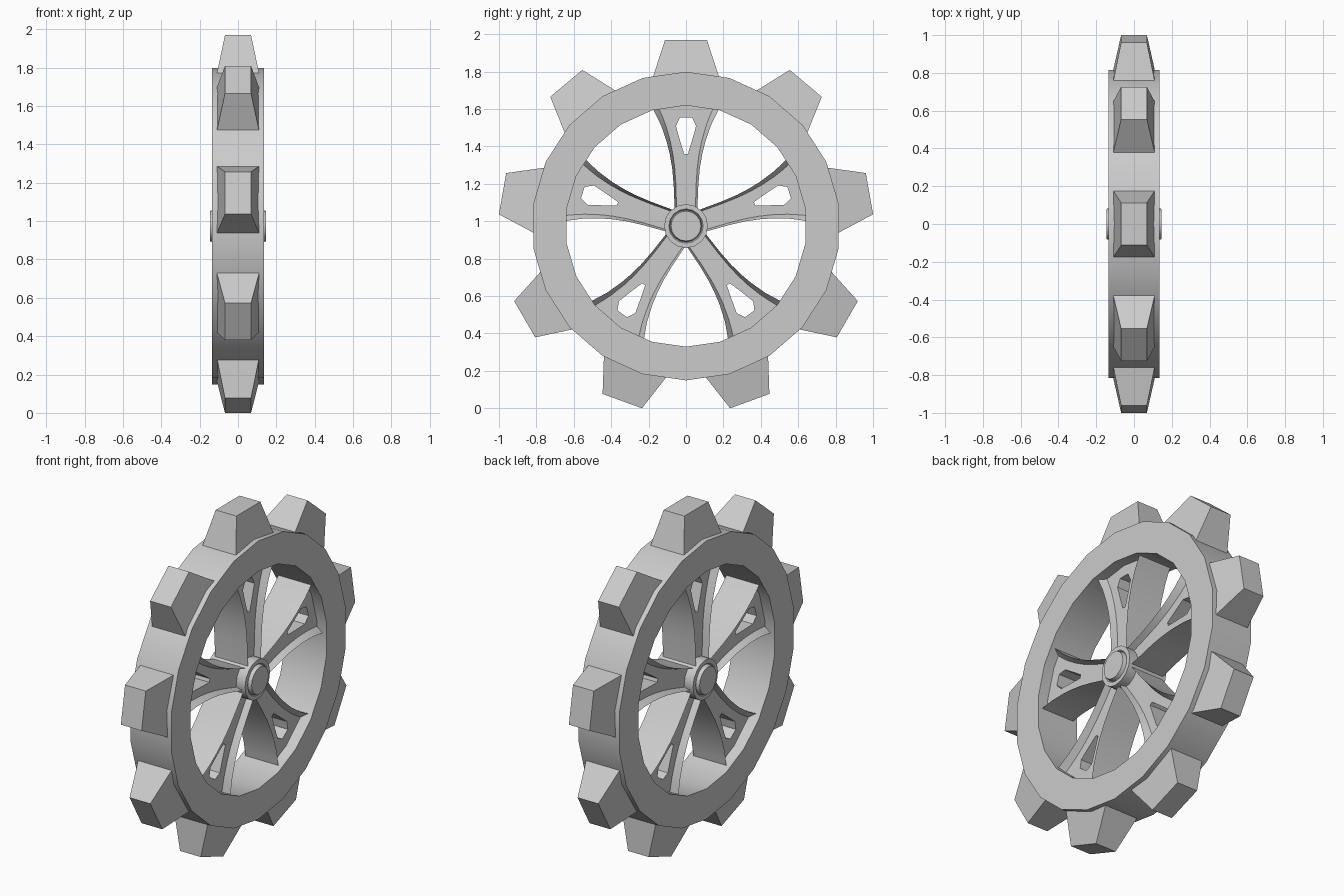
import bpy, bmesh
from math import sin, cos, pi, radians
from mathutils import Vector, Matrix

if "Cube" in bpy.data.objects:
    bpy.data.objects.remove(bpy.data.objects["Cube"])

CENTRE = Vector((0, 0, 0.974))


def finish(name, bm, turn=0.0, smooth=False):
    """Turn the part about the axle, lift it to the wheel centre and link it."""
    bmesh.ops.remove_doubles(bm, verts=bm.verts, dist=1e-5)
    bmesh.ops.recalc_face_normals(bm, faces=bm.faces)
    bm.transform(Matrix.Translation(CENTRE) @ Matrix.Rotation(turn, 4, 'X'))
    me = bpy.data.meshes.new(name)
    bm.to_mesh(me)
    bm.free()
    ob = bpy.data.objects.new(name, me)
    bpy.context.collection.objects.link(ob)
    if smooth:
        bpy.ops.object.select_all(action='DESELECT')
        ob.select_set(True)
        bpy.context.view_layer.objects.active = ob
        bpy.ops.object.shade_smooth_by_angle(angle=radians(30))
    return ob


def lathe(name, profile, sides, closed):
    """Spin an (r, x) profile around the axle."""
    bm = bmesh.new()
    rings = [[bm.verts.new((x, r * sin(2 * pi * i / sides), r * cos(2 * pi * i / sides)))
              for r, x in profile] for i in range(sides)]
    n = len(profile)
    for i in range(sides):
        a, b = rings[i], rings[(i + 1) % sides]
        for j in range(n if closed else n - 1):
            k = (j + 1) % n
            bm.faces.new((a[j], a[k], b[k], b[j]))
    if not closed:  # end caps
        bm.faces.new([ring[0] for ring in rings])
        bm.faces.new([ring[-1] for ring in rings])
    return finish(name, bm, smooth=True)


# Rim: square-section ring with 22 sides
lathe("rim", [(0.825, -0.135), (0.825, 0.135), (0.645, 0.135), (0.645, -0.135)], 22, True)

# Hub with a raised axle cap on each side
half = [(0.08, 0.145), (0.086, 0.12), (0.092, 0.128), (0.117, 0.128)]
lathe("hub", half + [(r, -x) for r, x in reversed(half)], 16, False)


def tooth(turn, i):
    """Tapered block whose base is sunk in the rim."""
    bm = bmesh.new()
    lo, hi = [[bm.verts.new((sx * x, sy * y, r))
               for sx, sy in ((-1, -1), (1, -1), (1, 1), (-1, 1))]
              for x, y, r in ((0.120, 0.192, 0.75), (0.068, 0.112, 0.996))]
    bm.faces.new(lo)
    bm.faces.new(hi)
    for a in range(4):
        b = (a + 1) % 4
        bm.faces.new((lo[a], lo[b], hi[b], hi[a]))
    finish(f"tooth_{i}", bm, turn)


# Spoke stations: radius, half width, lip inset, half width of the slot
STATIONS = [(0.08, 0.060, 0.010, 0), (0.22, 0.066, 0.012, 0), (0.31, 0.074, 0.014, 0),
            (0.385, 0.087, 0.017, 0), (0.385, 0.087, 0.017, 0.010),
            (0.45, 0.103, 0.020, 0.030), (0.535, 0.132, 0.025, 0.054),
            (0.58, 0.153, 0.029, 0.032), (0.58, 0.153, 0.029, 0),
            (0.63, 0.178, 0.033, 0), (0.665, 0.195, 0.036, 0)]
LIP, FLOOR = 0.108, 0.07


def spoke(turn, i):
    """Flared spoke with raised lips, recessed panels and a through slot."""
    bm = bmesh.new()

    def quad(*pts):
        bm.faces.new([bm.verts.new(p) for p in pts])

    for (r0, w0, d0, s0), (r1, w1, d1, s1) in zip(STATIONS, STATIONS[1:]):
        for sy in (-1, 1):
            if s0 or s1:  # slot wall
                quad((-FLOOR, sy * s0, r0), (FLOOR, sy * s0, r0),
                     (FLOOR, sy * s1, r1), (-FLOOR, sy * s1, r1))
            if r0 == r1:
                continue
            # outer side wall
            quad((-LIP, sy * w0, r0), (LIP, sy * w0, r0), (LIP, sy * w1, r1), (-LIP, sy * w1, r1))
            for sx in (-1, 1):
                f0, f1 = (sx * FLOOR, sy * (w0 - d0), r0), (sx * FLOOR, sy * (w1 - d1), r1)
                # recessed panel, then sloping lip
                quad((sx * FLOOR, sy * s0, r0), f0, f1, (sx * FLOOR, sy * s1, r1))
                quad(f0, (sx * LIP, sy * w0, r0), (sx * LIP, sy * w1, r1), f1)
    finish(f"spoke_{i}", bm, turn, smooth=True)


# Nine teeth and five spokes, both starting at the top
for i in range(9):
    tooth(2 * pi * i / 9, i + 1)
for i in range(5):
    spoke(2 * pi * i / 5, i + 1)
